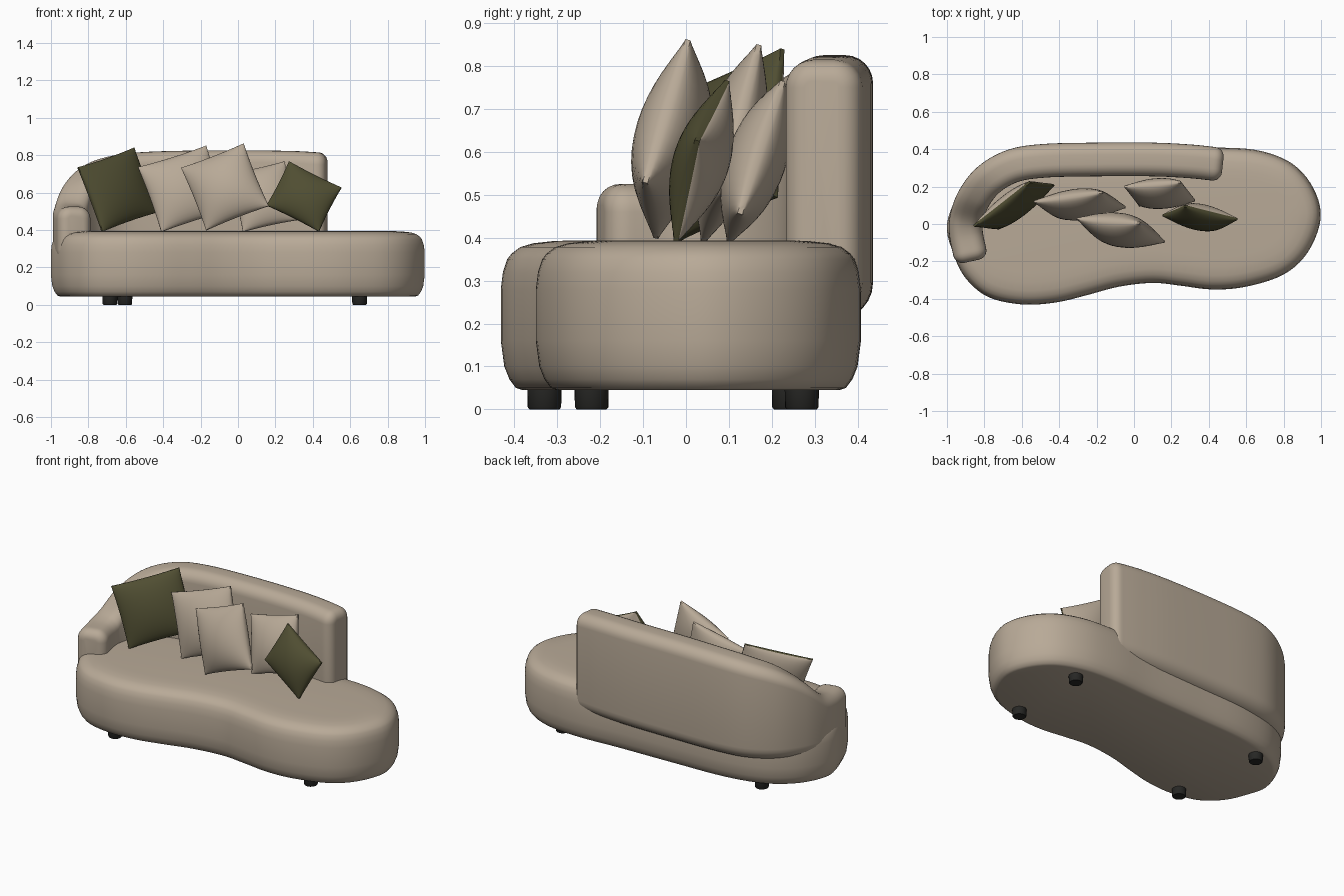
import bpy, bmesh, math
from mathutils import Vector

if "Cube" in bpy.data.objects:
    bpy.data.objects.remove(bpy.data.objects["Cube"])


def material(name, rgb):
    m = bpy.data.materials.new(name)
    m.diffuse_color = (*rgb, 1)
    m.use_nodes = True
    m.node_tree.nodes["Principled BSDF"].inputs["Base Color"].default_value = m.diffuse_color
    return m


BEIGE = material("beige fabric", (0.48, 0.40, 0.31))
OLIVE = material("olive fabric", (0.08, 0.076, 0.032))
DARK = material("dark foot", (0.02, 0.02, 0.018))


def finish(name, bm, mats, angle=40):
    bmesh.ops.recalc_face_normals(bm, faces=bm.faces[:])
    me = bpy.data.meshes.new(name)
    bm.to_mesh(me)
    bm.free()
    for m in mats:
        me.materials.append(m)
    ob = bpy.data.objects.new(name, me)
    bpy.context.collection.objects.link(ob)
    bpy.ops.object.select_all(action='DESELECT')
    ob.select_set(True)
    bpy.context.view_layer.objects.active = ob
    bpy.ops.object.shade_smooth_by_angle(angle=math.radians(angle))
    return ob


def spline(pts, steps, closed):
    """Smooth curve through the given points."""
    p = [Vector(q) for q in pts]
    n = len(p)
    get = (lambda i: p[i % n]) if closed else (lambda i: p[max(0, min(n - 1, i))])
    out = []
    for i in range(n if closed else n - 1):
        a, b, c, d = get(i - 1), get(i), get(i + 1), get(i + 2)
        for k in range(steps):
            t = k / steps
            out.append(0.5 * (2 * b + (c - a) * t + (2 * a - 5 * b + 4 * c - d) * t * t
                              + (3 * b - a - 3 * c + d) * t ** 3))
    if not closed:
        out.append(p[-1])
    return out


def loft(bm, rings):
    """Skin closed rings and cap both ends."""
    vs = [[bm.verts.new(co) for co in r] for r in rings]
    n = len(vs[0])
    for a, b in zip(vs, vs[1:]):
        for i in range(n):
            j = (i + 1) % n
            bm.faces.new((a[i], a[j], b[j], b[i]))
    bm.faces.new(vs[0])
    bm.faces.new(vs[-1])


# Kidney-shaped seat: one outline, stacked with rounded top and bottom edges
outline = spline([(-1, 0), (-.965, -.16), (-.9, -.29), (-.78, -.39), (-.6, -.43), (-.42, -.42),
                  (-.25, -.38), (-.08, -.335), (.1, -.315), (.25, -.33), (.42, -.35), (.6, -.335),
                  (.8, -.27), (.93, -.15), (.998, .03), (.96, .19), (.85, .32), (.68, .39),
                  (.47, .408), (.2, .395), (-.15, .385), (-.5, .37), (-.75, .31), (-.92, .18)],
                 5, True)
count = len(outline)
inward = []
for i in range(count):
    t = (outline[(i + 1) % count] - outline[i - 1]).normalized()
    inward.append(Vector((-t.y, t.x)))
profile = [(.05, .045), (.035, .05), (.02, .07), (.008, .1), (0, .16), (0, .28), (.005, .32),
           (.015, .35), (.025, .363), (.045, .378), (.075, .387), (.12, .392), (.17, .394)]
bm = bmesh.new()
loft(bm, [[(*(p + d * inset), z) for p, d in zip(outline, inward)] for inset, z in profile])
finish("seat", bm, [BEIGE])


# Backrest: rounded section swept along the rear, falling to a low arm on the left
def section(pos, side, top, shrink):
    w, z0, z1 = .09 - shrink, .21 + shrink, top - shrink
    ring = []
    corners = [(1, z1, -1, .065, 0), (-1, z1, -1, .065, 90),
               (-1, z0, 1, .085, 180), (1, z0, 1, .085, 270)]
    for sx, z, sz, r, start in corners:
        r = max(r - shrink, .012)
        for k in range(7):
            a = math.radians(start + 15 * k)
            u = sx * (w - r) + r * math.cos(a)
            h = z + sz * r + r * math.sin(a)
            ring.append((pos.x + side.x * u, pos.y + side.y * u, h))
    return ring


path = spline([(-.878, -.15, .525), (-.898, -.05, .53), (-.895, .03, .565), (-.86, .13, .67),
               (-.78, .235, .755), (-.65, .31, .80), (-.48, .338, .818), (-.2, .345, .825),
               (.1, .345, .825), (.3, .335, .822), (.425, .322, .815)], 6, False)
rings = []
R = .05
last = len(path) - 1
for i, p in enumerate(path):
    t = path[min(i + 1, last)] - path[max(i - 1, 0)]
    t = Vector((t.x, t.y)).normalized()
    side = Vector((-t.y, t.x))
    pos = Vector((p.x, p.y))
    caps = [math.radians(a) for a in (15, 30, 45, 60, 75, 90)]
    if i == 0:
        for a in reversed(caps):
            rings.append(section(pos - t * R * math.sin(a), side, p.z, R * (1 - math.cos(a))))
    rings.append(section(pos, side, p.z, 0))
    if i == last:
        for a in caps:
            rings.append(section(pos + t * R * math.sin(a), side, p.z, R * (1 - math.cos(a))))
bm = bmesh.new()
loft(bm, rings)
finish("backrest", bm, [BEIGE])


# Cushions: puffed squares with a thin rim, placed by centre and two edge vectors
def cushion(name, centre, across, up, thick, front):
    c, u, v = Vector(centre), Vector(across), Vector(up)
    nrm = u.cross(v).normalized()
    n, rim = 18, .006
    bm = bmesh.new()
    grids = []
    for s in (1, -1):
        grid = []
        for i in range(n + 1):
            a = -math.cos(math.pi * i / n)
            row = []
            for j in range(n + 1):
                b = -math.cos(math.pi * j / n)
                puff = (max(0, 1 - a * a) * max(0, 1 - b * b)) ** .6
                pa = a * (1 - .03 * (1 - b * b))
                pb = b * (1 - .03 * (1 - a * a))
                h = s * (rim + (thick / 2 - rim) * puff)
                row.append(bm.verts.new(c + u * pa / 2 + v * pb / 2 + nrm * h))
            grid.append(row)
        for i in range(n):
            for j in range(n):
                f = bm.faces.new((grid[i][j], grid[i + 1][j], grid[i + 1][j + 1], grid[i][j + 1]))
                f.material_index = 0 if s > 0 else 1
        grids.append(grid)
    border = ([(i, 0) for i in range(n)] + [(n, j) for j in range(n)]
              + [(i, n) for i in range(n, 0, -1)] + [(0, j) for j in range(n, 0, -1)])
    A, B = grids
    for (i, j), (k, l) in zip(border, border[1:] + border[:1]):
        bm.faces.new((A[i][j], A[k][l], B[k][l], B[i][j]))
    finish(name, bm, [front, BEIGE], 35)


cushion("olive_cushion_left", (-.642, .10, .615), (.299, .235, .105), (-.13, .015, .345), .13, OLIVE)
cushion("beige_cushion_left", (-.29, .105, .62), (.365, .05, .115), (-.125, .08, .345), .15, BEIGE)
cushion("beige_cushion_front", (-.07, -.033, .63), (.335, -.025, .13), (-.134, .10, .333), .17, BEIGE)
cushion("beige_cushion_right", (.138, .163, .578), (.30, .025, .065), (-.077, .10, .31), .14, BEIGE)
cushion("olive_cushion_right", (.353, .036, .579), (.28, -.07, -.14), (.12, .05, .235), .13, OLIVE)

# Feet
for name, x, y in [("front_left_foot", -.605, -.33), ("back_left_foot", -.685, .24),
                   ("front_right_foot", .65, -.22), ("back_right_foot", .65, .27)]:
    bm = bmesh.new()
    loft(bm, [[(x + r * math.cos(math.tau * k / 24), y + r * math.sin(math.tau * k / 24), z)
               for k in range(24)] for r, z in [(.035, 0), (.039, .005), (.04, .05)]])
    finish(name, bm, [DARK])
